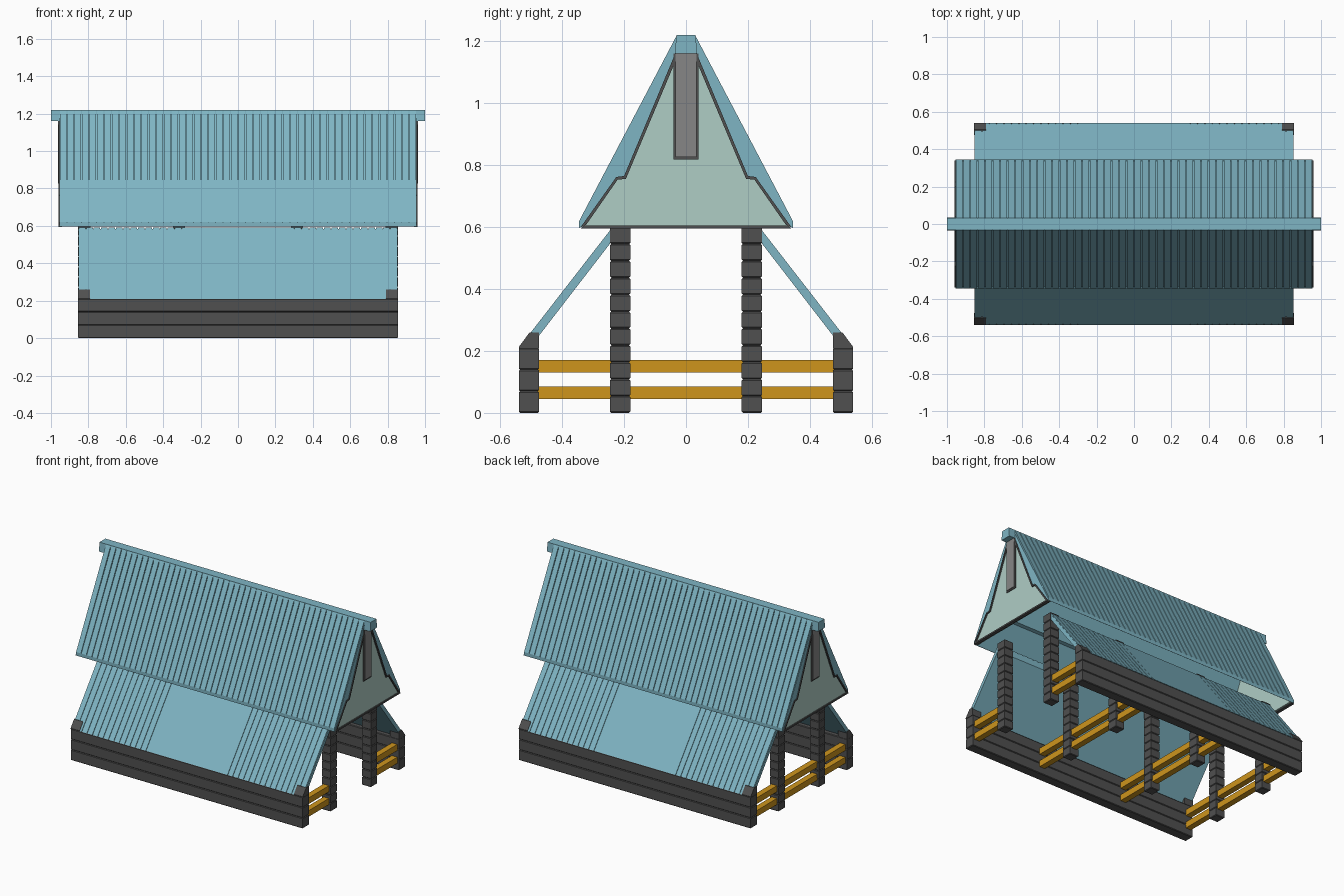
import bpy, bmesh

if "Cube" in bpy.data.objects:
    bpy.data.objects.remove(bpy.data.objects["Cube"])


def material(name, rgb):
    m = bpy.data.materials.new(name)
    m.diffuse_color = (*rgb, 1)
    m.use_nodes = True
    m.node_tree.nodes["Principled BSDF"].inputs["Base Color"].default_value = m.diffuse_color
    return m


TEAL = material("teal_boards", (0.21, 0.46, 0.55))
MINT = material("mint_panel", (0.43, 0.61, 0.56))
AMBER = material("amber_rail", (0.62, 0.30, 0.012))
DARK = material("dark_timber", (0.08, 0.08, 0.08))
GREY = material("grey_timber", (0.24, 0.24, 0.24))


def prism(bm, pts, x0, x1):
    """Extrude a (y, z) outline along x."""
    a = [bm.verts.new((x0, y, z)) for y, z in pts]
    b = [bm.verts.new((x1, y, z)) for y, z in pts]
    bm.faces.new(a)
    bm.faces.new(b[::-1])
    for i in range(len(a)):
        j = (i + 1) % len(a)
        bm.faces.new((a[i], b[i], b[j], a[j]))


def box(bm, x0, x1, y0, y1, z0, z1):
    prism(bm, [(y0, z0), (y1, z0), (y1, z1), (y0, z1)], x0, x1)


def stack(bm, x, y, hx, hy, z0, z1, n, c=0.004):
    """Column of n stacked timbers with chamfered joints."""
    step = (z1 - z0) / n
    rings = []
    for k in range(n):
        a, b = z0 + k * step, z0 + (k + 1) * step
        rings += [(a, c), (a + c, 0), (b - c, 0)]
    rings.append((z1, c))
    loops = []
    for z, d in rings:
        loops.append([bm.verts.new((x + sx * (hx - d), y + sy * (hy - d), z))
                      for sx, sy in ((-1, -1), (1, -1), (1, 1), (-1, 1))])
    bm.faces.new(loops[0][::-1])
    bm.faces.new(loops[-1])
    for lo, hi in zip(loops, loops[1:]):
        for i in range(4):
            j = (i + 1) % 4
            bm.faces.new((lo[i], lo[j], hi[j], hi[i]))


def finish(bm, name, mat):
    bmesh.ops.recalc_face_normals(bm, faces=bm.faces)
    me = bpy.data.meshes.new(name)
    bm.to_mesh(me)
    bm.free()
    me.materials.append(mat)
    ob = bpy.data.objects.new(name, me)
    bpy.context.collection.objects.link(ob)


def flip(pts, s):
    return [(s * y, z) for y, z in pts]


def boards(bm, pts, x0, x1, n, gap=0.005):
    """Row of boards sharing one cross-section, with narrow gaps."""
    w = (x1 - x0) / n
    for i in range(n):
        prism(bm, pts, x0 + i * w + gap / 2, x0 + (i + 1) * w - gap / 2)


SIDES = ((-1, "front"), (1, "back"))

# Gable outline, right half from eave to ridge
EDGE = [(0.340, 0.600), (0.225, 0.762), (0.200, 0.765), (0.035, 1.160)]

# Ridge cap
bm = bmesh.new()
prism(bm, [(-0.036, 1.16), (0.036, 1.16), (0.031, 1.22), (-0.031, 1.22)], -1, 1)
finish(bm, "ridge_cap", TEAL)

for s, side in SIDES:
    # Upper roof: thick slab with a board layer on top
    bm = bmesh.new()
    prism(bm, flip([(0.025, 1.21), (0.338, 0.620), (0.345, 0.620),
                    (0.345, 0.597)] + EDGE + [(0.025, 1.160)], s), -0.955, 0.955)
    boards(bm, flip([(0.025, 1.21), (0.031, 1.217), (0.345, 0.620), (0.338, 0.620)], s),
           -0.955, 0.955, 48)
    finish(bm, side + "_upper_roof", TEAL)

    # Lower roof: thin slab, boards at both ends, plain panel in the middle
    bm = bmesh.new()
    prism(bm, flip([(0.245, 0.584), (0.534, 0.210), (0.505, 0.210), (0.245, 0.547)], s),
          -0.853, 0.853)
    layer = flip([(0.245, 0.584), (0.245, 0.590), (0.540, 0.210), (0.534, 0.210)], s)
    boards(bm, layer, -0.853, -0.30, 14)
    boards(bm, layer, 0.30, 0.853, 14)
    prism(bm, layer, -0.30, 0.30)
    finish(bm, side + "_lower_roof", TEAL)

    # Low side wall of three timbers with slanted end caps
    bm = bmesh.new()
    stack(bm, 0, s * 0.5075, 0.855, 0.0325, 0, 0.21, 3)
    cap = flip([(0.475, 0.208), (0.540, 0.208), (0.540, 0.213),
                (0.505, 0.260), (0.475, 0.260)], s)
    prism(bm, cap, -0.856, -0.79)
    prism(bm, cap, 0.79, 0.856)
    finish(bm, side + "_side_wall", DARK)

    # Inner posts
    bm = bmesh.new()
    for x in (-0.822, -0.315, 0.315, 0.822):
        stack(bm, x, s * 0.2125, 0.0325, 0.0325, 0, 0.60, 11)
    finish(bm, side + "_posts", DARK)

# Cross rails; the right-hand end keeps its middle bay open as a doorway
bm = bmesh.new()
for x in (-0.822, -0.315, 0.315, 0.822):
    for z in (0.045, 0.13):
        for y0, y1 in ((-0.48, -0.24), (-0.19, 0.19), (0.24, 0.48)):
            if x > 0.8 and y0 == -0.19:
                continue
            box(bm, x - 0.02, x + 0.02, y0, y1, z, z + 0.041)
finish(bm, "cross_rails", AMBER)

# Gables: panel, trim and king post
outline = EDGE + flip(EDGE, -1)[::-1]
for s, side in ((-1, "left"), (1, "right")):
    bm = bmesh.new()
    prism(bm, outline, s * 0.93, s * 0.952)
    finish(bm, side + "_gable_panel", MINT)

    bm = bmesh.new()
    inner = [(0.322, 0.608), (0.221, 0.753), (0.194, 0.756), (0.028, 1.150)]
    for m in (-1, 1):
        for i in range(3):
            prism(bm, flip([EDGE[i], EDGE[i + 1], inner[i + 1], inner[i]], m),
                  s * 0.94, s * 0.96)
    prism(bm, [(-0.340, 0.595), (0.340, 0.595), (0.330, 0.605), (-0.330, 0.605)],
          s * 0.94, s * 0.96)
    box(bm, s * 0.94, s * 0.957, -0.041, 0.041, 0.818, 1.16)
    finish(bm, side + "_gable_trim", DARK)

    bm = bmesh.new()
    box(bm, s * 0.94, s * 0.962, -0.034, 0.034, 0.827, 1.162)
    finish(bm, side + "_king_post", GREY)
